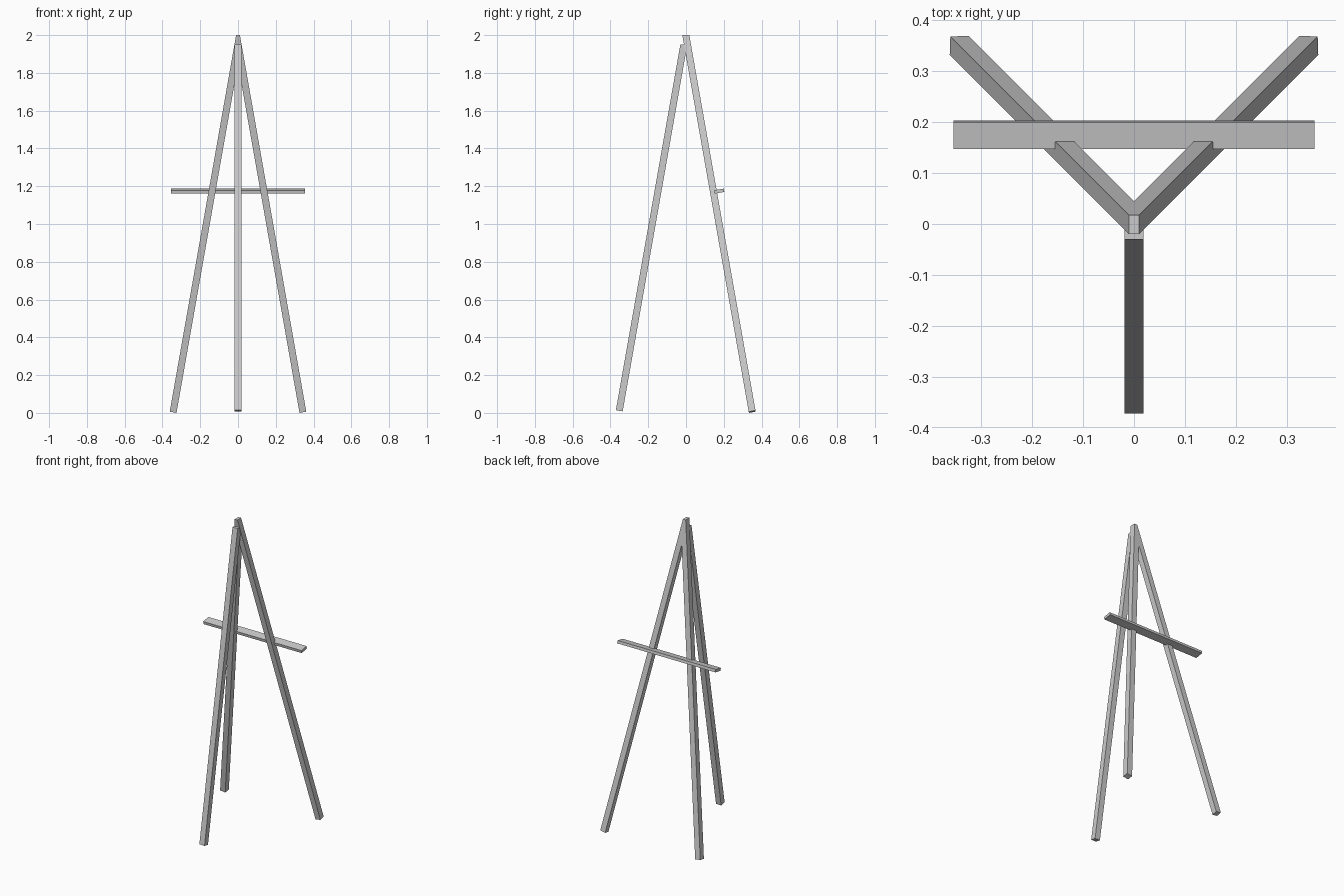
import bpy, bmesh, math
from mathutils import Matrix

if "Cube" in bpy.data.objects:
    bpy.data.objects.remove(bpy.data.objects["Cube"])

SLOPE = 0.1763  # legs splay by ten degrees


def finish(bm, name):
    bmesh.ops.recalc_face_normals(bm, faces=bm.faces)
    mesh = bpy.data.meshes.new(name)
    bm.to_mesh(mesh)
    bm.free()
    obj = bpy.data.objects.new(name, mesh)
    bpy.context.collection.objects.link(obj)
    return obj


def leg(name, x, y, w, top, kx, ky, lift):
    """Square bar leaning out by kx, ky; x, y is its centre at z = top."""
    bm = bmesh.new()
    bmesh.ops.create_cube(bm, size=1)
    for v in bm.verts:
        dx, dy = v.co.x * w, v.co.y * w
        # foot is cut square to the leg, so its inner corner is lowest
        z = top if v.co.z > 0 else lift + kx * (dx + w / 2) + ky * dy + abs(ky) * w / 2
        v.co = (x + dx + kx * (top - z), y + dy + ky * (top - z), z)
    return finish(bm, name)


# pair of splayed legs, mitred together at the top
pair = leg("side_legs", -0.0085, -0.001, 0.037, 2.0, SLOPE, SLOPE, 0.0)
mirror = pair.modifiers.new("mirror", 'MIRROR')
mirror.use_axis[0] = True
mirror.use_bisect_axis[0] = True

# single leg on the -y side
leg("single_leg", 0, -0.0115, 0.037, 1.95, 0, -SLOPE, 0.008)

# crossbar resting square on the pair of legs
bm = bmesh.new()
bmesh.ops.create_cube(bm, size=1)
bmesh.ops.scale(bm, vec=(0.708, 0.0537, 0.018), verts=bm.verts)
bmesh.ops.transform(bm, verts=bm.verts,
                    matrix=Matrix.Translation((0, 0.175, 1.174)) @ Matrix.Rotation(math.radians(10), 4, 'X'))
finish(bm, "crossbar")
